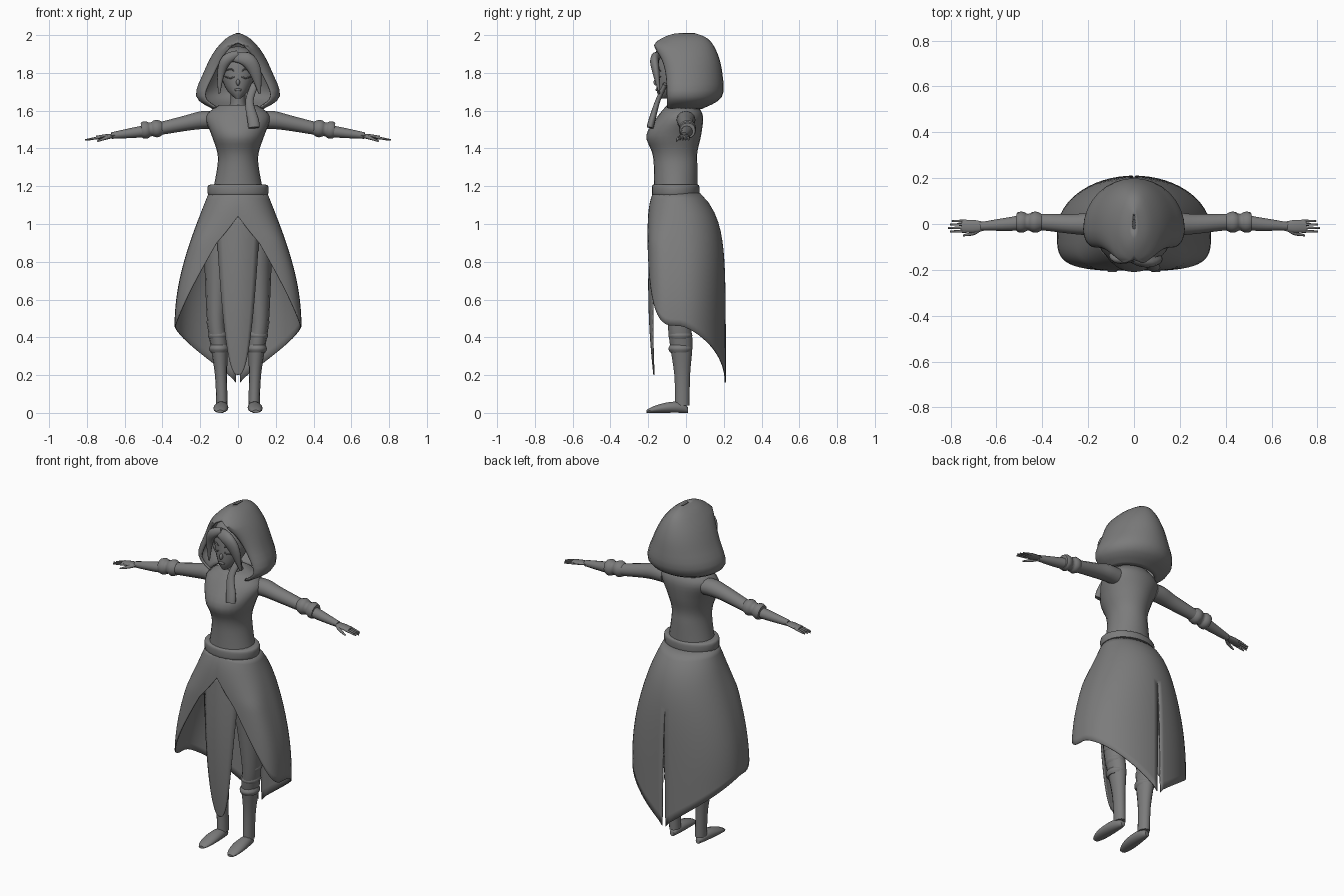
import bpy
from math import sin, cos, exp, pi, tau, radians, sqrt
from mathutils import Vector

if "Cube" in bpy.data.objects:
    bpy.data.objects.remove(bpy.data.objects["Cube"])

grey = bpy.data.materials.new("plain_grey")
grey.use_nodes = True
grey.diffuse_color = (.2, .2, .2, 1)
grey.node_tree.nodes["Principled BSDF"].inputs["Base Color"].default_value = grey.diffuse_color

ALONG_X = Vector((1, 0, 0))
ALONG_Y = Vector((0, 1, 0))
ALONG_Z = Vector((0, 0, 1))


def finish(name, verts, faces, mirror, thickness):
    mesh = bpy.data.meshes.new(name)
    mesh.from_pydata(verts, [], faces)
    mesh.materials.append(grey)
    part = bpy.data.objects.new(name, mesh)
    bpy.context.collection.objects.link(part)
    if mirror:
        modifier = part.modifiers.new("mirror", "MIRROR")
        modifier.use_clip = True
    if thickness:
        part.modifiers.new("thickness", "SOLIDIFY").thickness = thickness
    bpy.ops.object.select_all(action="DESELECT")
    part.select_set(True)
    bpy.context.view_layer.objects.active = part
    bpy.ops.object.shade_smooth_by_angle(angle=radians(50))


def skin(name, rows, closed=False, mirror=False, thickness=0):
    """Skin rows of points; closed rows get end caps."""
    count = len(rows[0])
    last = count * (len(rows) - 1)
    faces = []
    for start in range(0, last, count):
        for i in range(count if closed else count - 1):
            a, b = start + i, start + (i + 1) % count
            faces.append((a, b, b + count, a + count))
    if closed:
        faces.append(tuple(reversed(range(count))))
        faces.append(tuple(range(last, last + count)))
    finish(name, [point for row in rows for point in row], faces, mirror, thickness)


def smooth(table, steps=4):
    """Run a smooth spline through every column of a table."""
    keys = [Vector(row) for row in table]
    result = []
    for i in range(len(keys) - 1):
        before, a, b, after = keys[max(i - 1, 0)], keys[i], keys[i + 1], keys[min(i + 2, len(keys) - 1)]
        for step in range(steps):
            t = step / steps
            leave, arrive = (b - before) / 2, (after - a) / 2
            ease = t * t * (3 - 2 * t)
            result.append(a.lerp(b, ease) + leave * t * (1 - t) ** 2 - arrive * t * t * (1 - t))
    return result + [keys[-1]]


def ring(center, across, along, count):
    return [center + across * cos(tau * k / count) + along * sin(tau * k / count) for k in range(count)]


def tube(name, path, side=ALONG_X, flat=1, count=12, mirror=True):
    """Loft along (x, y, z, radius); flat scales the other radius."""
    path = smooth(path)
    centers = [point.to_3d() for point in path]
    rows = []
    for i, center in enumerate(centers):
        ahead, behind = centers[min(i + 1, len(centers) - 1)], centers[max(i - 1, 0)]
        direction = (ahead - behind).normalized()
        other = direction.cross(side).normalized()
        across = other.cross(direction)
        radius = path[i][3]
        rows.append(ring(center, across * radius, other * radius * flat, count))
    skin(name, rows, closed=True, mirror=mirror)


def body(name, table):
    """Upright loft through (height, front, back, half width)."""
    rows = []
    for z, front, back, width in smooth(table):
        center = Vector((0, (front + back) / 2, z))
        rows.append(ring(center, ALONG_X * width, ALONG_Y * (back - front) / 2, 24))
    skin(name, rows, closed=True)


def blob(name, center, size):
    """Ellipsoid made from rings."""
    rows = []
    for i in range(13):
        angle = pi * (i + .2) / 12.4
        middle = Vector(center) - ALONG_Z * size[2] * cos(angle)
        rows.append(ring(middle, ALONG_X * size[0] * sin(angle), ALONG_Y * size[1] * sin(angle), 16))
    skin(name, rows, closed=True)


# Torso, belt and hips
body("torso", [(1.14, -.17, .06, .14), (1.3, -.17, .06, .11), (1.38, -.18, .06, .11),
               (1.47, -.21, .08, .14), (1.57, -.15, .09, .17), (1.63, -.1, .06, .1)])
body("belt", [(1.15, -.17, .06, .15), (1.16, -.18, .07, .16), (1.2, -.18, .07, .16), (1.21, -.17, .06, .14)])
body("hips", [(.86, -.1, .05, .1), (1, -.16, .1, .17), (1.15, -.16, .06, .14)])
tube("neck", [(0, -.02, 1.58, .06), (0, -.03, 1.65, .04), (0, -.04, 1.74, .04)], mirror=False)

# Skirt: open arch in front, long tail with a slit behind
ROWS, COLUMNS = 20, 30
rows = []
for r in range(ROWS + 1):
    row = []
    for k in range(COLUMNS + 1):
        turn = 2 * k / COLUMNS - 1
        hem = .46 + .58 * turn ** 2 if turn < 0 else .46 - .3 * turn ** 1.4
        drop = (1.16 - hem) * r / ROWS
        width = .15 + .18 * sin(pi / 2 * min(drop / .7, 1))
        front = .2 - .03 * exp(-15 * drop)
        back = .07 + .135 * (1 - exp(-8 * drop))
        middle = -.05 + .02 * min(drop * 9, 1)
        s, c = cos(turn * pi / 2), sin(turn * pi / 2)
        boxy = 1 - min(drop * 2, .5) if turn < 0 else 1
        depth = -(front + middle) * abs(c) ** boxy if turn < 0 else (back - middle) * c
        x = width * s ** boxy if k < COLUMNS else max(0, drop - .27) * .015
        row.append((x if k else 0, middle + depth, 1.16 - drop))
    rows.append(row)
skin("skirt", rows, mirror=True, thickness=.006)

# Front cloth panel, narrowing to a point
rows = []
for r in range(ROWS + 1):
    t = max((r / ROWS) ** 1.5, .001)
    y = -.2 + .09 * (t - .55) ** 2
    edge = .12 * t ** .4
    rows.append([(edge * i / 4, y + 3 * (edge * i / 4) ** 2, .2 + .87 * t) for i in range(-4, 5)])
skin("front_panel", rows, thickness=.006)

# Legs, boot folds and feet
tube("leg", [(.085, -.02, .04, .03), (.09, -.02, .2, .032), (.1, -.025, .36, .046),
             (.115, -.035, .5, .05), (.1, -.03, .85, .08), (.1, -.03, 1, .08)], flat=1.3)
for i in range(3):
    z, x = .34 + .07 * i, .1 + .007 * i
    tube(f"boot_fold_{i + 1}", [(x, -.03, z + side * .02, .053 - .008 * abs(side)) for side in (-1, 0, 1)], flat=1.2)
rows = []
for i in range(17):
    t = i / 16
    rounding = max(sin(pi * t), .05) ** .3
    height = (.038 - .02 * t) * rounding
    center = Vector((.085 + .01 * t, .01 - .22 * t, height))
    rows.append(ring(center, ALONG_X * (.034 + .01 * t) * rounding, ALONG_Z * height, 14))
skin("foot", rows, closed=True, mirror=True)

# Arms and sleeve cuffs
tube("arm", [(.13, 0, 1.55, .05), (.19, 0, 1.55, .05), (.27, 0, 1.535, .043), (.44, .01, 1.5, .034),
             (.54, 0, 1.485, .03), (.67, -.01, 1.468, .018)], side=ALONG_Y, flat=.95)
cuff = []
for i in range(11):
    t = i / 10
    cuff.append((.4 + .11 * t, .008, 1.509 - .014 * t, .034 + .012 * abs(sin(tau * t * .9))))
tube("sleeve_cuff", cuff, side=ALONG_Y)

# Hands
tube("palm", [(.65, -.01, 1.47, .018), (.7, -.01, 1.464, .028), (.75, -.01, 1.457, .026)], side=ALONG_Y, flat=.4)
for i in range(4):
    y, length = .013 - .015 * i, .08 - .008 * abs(i - 2)
    tube(f"finger_{i + 1}", [(.73, y, 1.459, .007), (.73 + length, y, 1.445, .004)], side=ALONG_Y, count=8)
tube("thumb", [(.67, -.02, 1.464, .01), (.7, -.04, 1.455, .009), (.745, -.05, 1.438, .004)], side=ALONG_Y, count=8)

# Head and face
body("head", [(1.665, -.14, -.1, .015), (1.71, -.156, 0, .06), (1.8, -.155, .05, .095),
              (1.88, -.14, .05, .085), (1.93, -.08, .02, .04)])
blob("nose", (0, -.158, 1.75), (.01, .014, .017))
blob("lips", (0, -.154, 1.71), (.02, .008, .007))
for name, z, arch in (("eyelid", 1.78, -.008), ("eyebrow", 1.81, .01)):
    tube(name, [(.02, -.156, z, .003), (.04, -.153, z + arch, .004), (.07, -.134, z, .003)], side=ALONG_Z, count=8)

# Hair: cap, swept fringe, side lock and hanging braid
blob("hair_cap", (0, -.035, 1.84), (.11, .11, .1))
tube("swept_fringe", [(-.05, -.13, 1.88, .02), (.04, -.165, 1.875, .038), (.09, -.16, 1.81, .033),
                      (.115, -.14, 1.69, .006)], side=Vector((1, 0, .6)), flat=.6, mirror=False)
tube("side_lock", [(0, -.15, 1.9, .02), (-.06, -.155, 1.87, .028), (-.09, -.14, 1.8, .02),
                   (-.1, -.13, 1.69, .005)], side=Vector((1, 0, -.6)), flat=.7, mirror=False)
tube("braid", [(.09, -.11, 1.74, .02), (.06, -.15, 1.65, .022), (.08, -.18, 1.55, .03),
               (.085, -.19, 1.51, .03)], flat=.6, mirror=False)

# Hood from (height, half width, back), with a pointed front opening
BASE, OPENING, MIDDLE = 1.62, .325, -.02
rows = []
for z, width, back in smooth([(BASE, .13, .08), (1.68, .21, .18), (1.8, .17, .18), (1.9, .12, .155),
                              (1.97, .06, .11), (2, .003, .04)]):
    rise = (z - BASE) / OPENING
    if rise < 1:
        gap = .85 * width * (1 - rise) ** .2
        front = .07 + .075 * rise ** 4
    else:
        gap = 0
        front = .145 * sqrt(max(2 - z, 0) / (2 - BASE - OPENING))
    angles = [pi / 2 * k / 8 for k in range(9)]
    row = [(width * sin(a), MIDDLE + (back - MIDDLE) * cos(a), z) for a in angles]
    row += [(gap + (width - gap) * cos(a), MIDDLE - front * sin(a), z) for a in angles[1:]]
    row[-1] = (gap, MIDDLE - front, z)
    rows.append(row)
skin("hood", rows, mirror=True, thickness=.012)
